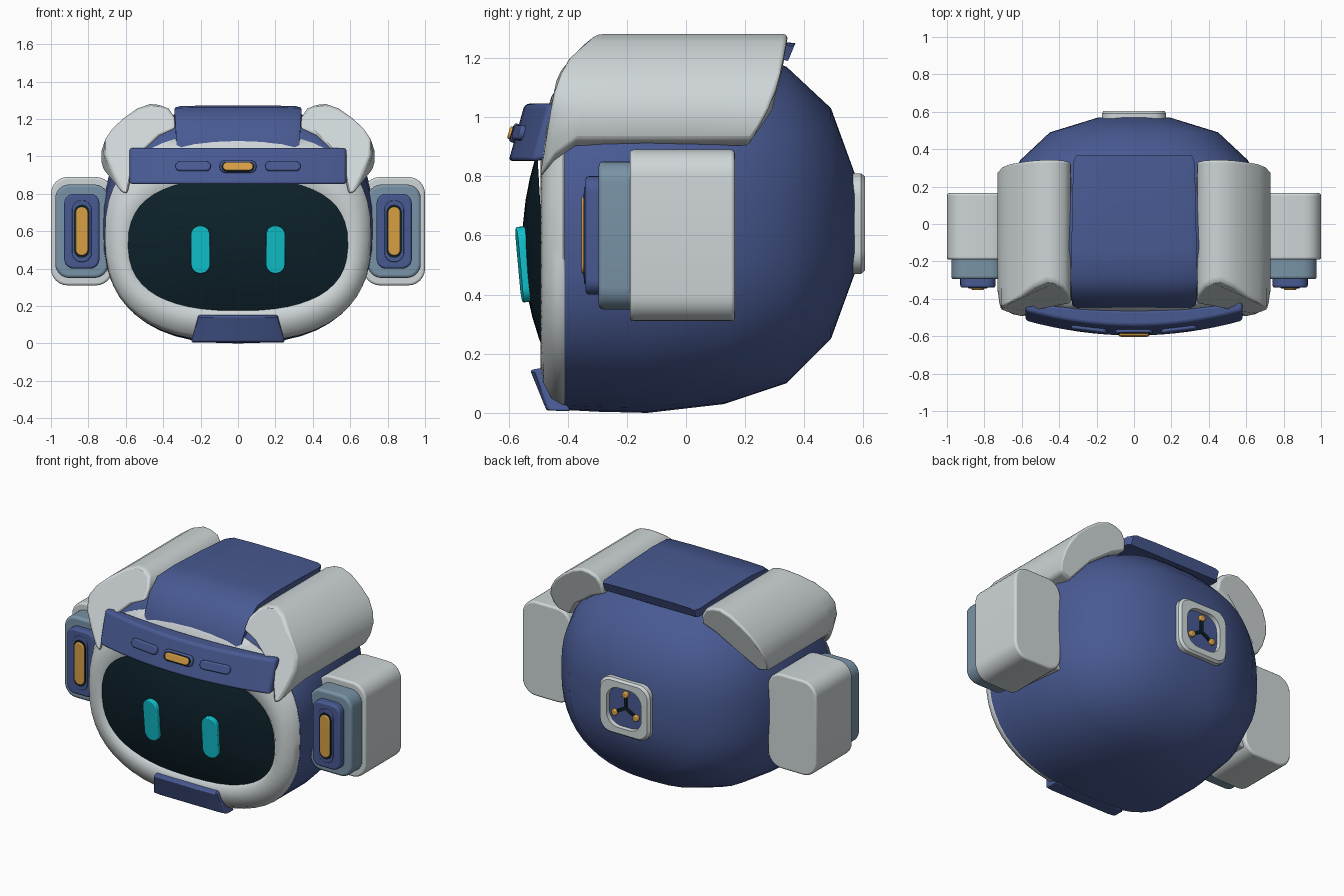
import bpy, bmesh, math
from math import sin, cos, pi

if "Cube" in bpy.data.objects:
    bpy.data.objects.remove(bpy.data.objects["Cube"])


def material(name, rgb):
    m = bpy.data.materials.new(name)
    m.diffuse_color = (*rgb, 1)
    m.use_nodes = True
    m.node_tree.nodes["Principled BSDF"].inputs["Base Color"].default_value = m.diffuse_color
    return m


BLUE = material("navy blue", (0.066, 0.102, 0.29))
GREY = material("light grey", (0.62, 0.67, 0.68))
STEEL = material("steel blue", (0.19, 0.29, 0.38))
GLASS = material("dark glass", (0.004, 0.015, 0.023))
CYAN = material("cyan glow", (0.005, 0.55, 0.62))
AMBER = material("amber", (0.68, 0.35, 0.06))


def finish(name, bm, mat, bevel=0, limit=40, smooth=40):
    bmesh.ops.recalc_face_normals(bm, faces=bm.faces)
    me = bpy.data.meshes.new(name)
    bm.to_mesh(me)
    bm.free()
    me.materials.append(mat)
    ob = bpy.data.objects.new(name, me)
    bpy.context.collection.objects.link(ob)
    if bevel:
        b = ob.modifiers.new("bevel", 'BEVEL')
        b.width, b.segments = bevel, 3
        b.limit_method, b.angle_limit = 'ANGLE', math.radians(limit)
    bpy.ops.object.select_all(action='DESELECT')
    ob.select_set(True)
    bpy.context.view_layer.objects.active = ob
    bpy.ops.object.shade_smooth_by_angle(angle=math.radians(smooth))
    return ob


def loft(name, rings, mat, start=True, end=True, closed=False, **kw):
    """Skin a list of equal-length closed rings."""
    bm = bmesh.new()
    vs = [[bm.verts.new(p) for p in r] for r in rings]
    n = len(vs[0])
    pairs = list(zip(vs, vs[1:])) + ([(vs[-1], vs[0])] if closed else [])
    for a, b in pairs:
        for i in range(n):
            j = (i + 1) % n
            bm.faces.new((a[i], a[j], b[j], b[i]))
    if start and not closed:
        bm.faces.new(vs[0])
    if end and not closed:
        bm.faces.new(vs[-1])
    return finish(name, bm, mat, **kw)


def oval(y, hw, z0, z1, n=2.5, seg=48):
    """Superellipse ring in the xz plane."""
    out = []
    for i in range(seg):
        c, s = cos(2 * pi * i / seg), sin(2 * pi * i / seg)
        out.append((hw * math.copysign(abs(c) ** (2 / n), c), y,
                    (z0 + z1) / 2 + (z1 - z0) / 2 * math.copysign(abs(s) ** (2 / n), s)))
    return out


def rounded(hw, hh, r, y):
    """Rounded rectangle ring in the xz plane."""
    out = []
    for k, (sx, sz) in enumerate(((1, 1), (-1, 1), (-1, -1), (1, -1))):
        for i in range(7):
            a = (k + i / 6) * pi / 2
            out.append((sx * (hw - r) + r * cos(a), y, sz * (hh - r) + r * sin(a)))
    return out


def pad(name, loc, hw, hh, r, depth, mat, bevel=0.01, rot=(0, 0, 0)):
    r = min(r, hw * 0.98, hh * 0.98)
    ob = loft(name, [rounded(hw, hh, r, -depth / 2), rounded(hw, hh, r, depth / 2)],
              mat, bevel=bevel)
    ob.location, ob.rotation_euler = loc, rot
    return ob


# Head shell
head = [(-.41, .71, .01, 1.13), (-.3, .72, .004, 1.22), (-.13, .725, 0, 1.265),
        (.13, .70, .03, 1.25), (.34, .61, .10, 1.17), (.49, .45, .25, 1.03),
        (.57, .19, .47, .81)]
loft("head_shell", [oval(*r) for r in head], BLUE, smooth=60)

# Pale rim around the face
rim = [(-.40, .70, .015, 1.13), (-.415, .712, .01, 1.13), (-.455, .695, .035, 1.07),
       (-.482, .65, .09, .98), (-.492, .60, .15, .90), (-.47, .575, .175, .865)]
loft("face_rim", [oval(*r) for r in rim], GREY, start=False, end=False, smooth=60)

# Domed face glass
dome = []
for t in (1, .9, .75, .55, .3, .08):
    ring = oval(0, .588 * t, .522 - .36 * t, .522 + .36 * t, 2.6)
    dome.append([(x, -.482 - .07 * (1 - t * t) - .02 * (z - .52) / .35, z)
                 for x, y, z in ring])
loft("face_glass", dome, GLASS, start=False, smooth=60)

# Chin guard
chin = []
for x, k in ((-.25, 0), (-.205, 1), (.205, 1), (.25, 0)):
    f = .022 * k
    chin.append([(x, -.39, .006), (x, -.465 - f * .3, .008), (x * (.85 if not k else 1), -.505 - f, .145),
                 (x * (.85 if not k else 1), -.47, .155)])
loft("chin_guard", chin, BLUE, bevel=.008, smooth=35)

# Crown strap running over the top
strap = []
for y, z, w, dy, dz in ((.37, 1.25, .31, -.025, -.06), (.33, 1.253, .325, 0, -.06),
                        (.1, 1.265, .33, 0, -.06), (-.15, 1.272, .335, 0, -.06),
                        (-.3, 1.262, .34, .03, -.06), (-.39, 1.19, .335, .06, -.04),
                        (-.445, 1.09, .33, .07, -.02), (-.47, .98, .33, .08, 0)):
    top = [(-1, .022), (-.92, .006), (-.5, 0), (.5, 0), (.92, .006), (1, .022)]
    ring = [(w * u, y + dy * d * 8, z + dz * d * 8) for u, d in top]
    strap.append(ring + [(w, y + dy, z + dz), (-w, y + dy, z + dz)])
loft("crown_strap", strap, BLUE, smooth=35)

# Curved brow band
band = []
for i in range(17):
    x = -.58 + 1.16 * i / 16
    f = (x / .58) ** 2
    band.append([(x, -.60 + .08 * f, .85), (x, -.51 + .05 * f, .858),
                 (x, -.46 + .045 * f, 1.045), (x, -.545 + .08 * f, 1.045)])
loft("brow_band", band, BLUE, bevel=.015)
TILT = -.275
pad("brow_light_frame", (0, -.576, .945), .098, .033, .03, .024, BLUE, .006, (TILT, 0, 0))
pad("brow_light_gap", (0, -.587, .945), .088, .026, .025, .008, GLASS, 0, (TILT, 0, 0))
pad("brow_light", (0, -.588, .945), .08, .022, .02, .024, AMBER, .006, (TILT, 0, 0))

# Rounded side plates: cross-section, and per-height front and back ends
profile = [(.335, 1.15), (.34, 1.21), (.37, 1.255), (.42, 1.275), (.47, 1.28), (.54, 1.255),
           (.61, 1.205), (.67, 1.15), (.71, 1.09), (.73, 1.03), (.73, .97), (.715, .92),
           (.64, .90), (.55, 1.02), (.42, 1.11)]


def lerp(z, table):
    for (z0, v0), (z1, v1) in zip(table, table[1:]):
        if z <= z1:
            return v0 + (v1 - v0) * max(0, (z - z0) / (z1 - z0))
    return table[-1][1]


FRONT = [(.9, -.47), (1.03, -.45), (1.15, -.42), (1.22, -.37), (1.28, -.29)]
BACK = [(.89, .2), (1.0, .275), (1.15, .325), (1.28, .345)]


def plate_ring(s, t):
    """t runs from 0 at the back to 1 at the front."""
    out = []
    for x, z in profile:
        b, f = lerp(z, BACK), lerp(z, FRONT)
        out.append((s * x, b + (f - b) * t, z))
    return out


def plate_tip(s, drop, push):
    out = []
    for x, z in profile:
        k = max(0, min(1, (1.06 - z) / .14)) * drop
        out.append((s * (x + (.565 + .4 * (x - .6) - x) * k * .9),
                    lerp(z, FRONT) - push - .015 * k, z - .115 * k))
    return out


for s, side in ((1, "right"), (-1, "left")):
    loft(side + "_side_plate",
         [plate_ring(s, 0), plate_ring(s, .3), plate_ring(s, .6), plate_ring(s, .86),
          plate_tip(s, .45, -.03), plate_tip(s, 1, .01)],
         GREY, bevel=.02, limit=55, smooth=50)

    # Brow slots
    pad(side + "_brow_slot", (s * .24, -.563, .947), .095, .026, .025, .024, BLUE,
        .008, (TILT, 0, s * .128))

    # Eyes
    pad(side + "_eye", (s * .2, -.549, .502), .051, .128, .05, .03, CYAN, .005,
        (.09, 0, s * .09))

    # Ear pods, stacked in stepped layers
    cx, cz = s * .835, .60
    pad(side + "_ear_box", (cx, -.0125, cz), .165, .29, .09, .355, GREY, .012)
    pad(side + "_ear_step", (cx, -.235, cz), .142, .25, .075, .12, STEEL, .015)
    pad(side + "_ear_face", (cx, -.31, cz), .094, .20, .05, .06, BLUE, .012)
    pad(side + "_ear_ridge", (cx, -.338, cz), .052, .165, .05, .012, BLUE, .004)
    pad(side + "_ear_gap", (cx, -.343, cz), .041, .142, .04, .006, GLASS, 0)
    pad(side + "_ear_light", (cx, -.344, cz), .033, .13, .032, .018, AMBER, .006)
    # Inner filler joining pod to head
    pad(side + "_ear_mount", (s * .69, -.0125, cz), .10, .25, .05, .30, GREY, .01)

# Back medallion: frame, inset disc, three spokes with end dots
medal = [rounded(.172, .17, .075, .55), rounded(.172, .17, .075, .592),
         rounded(.16, .158, .07, .605), rounded(.118, .122, .08, .605),
         rounded(.112, .116, .08, .55)]
loft("back_frame", medal, GREY, closed=True, smooth=35).location.z = .64
pad("back_disc", (0, .565, .64), .12, .12, .08, .03, BLUE, 0)
for i in range(3):
    a = i * 2 * pi / 3
    pad("back_spoke", (.04 * sin(a), .584, .64 + .04 * cos(a)), .009, .045, .004, .012,
        GLASS, 0, (0, a, 0))
    pad("back_dot", (.083 * sin(a), .587, .64 + .083 * cos(a)), .019, .019, .019, .026,
        AMBER, .006)
